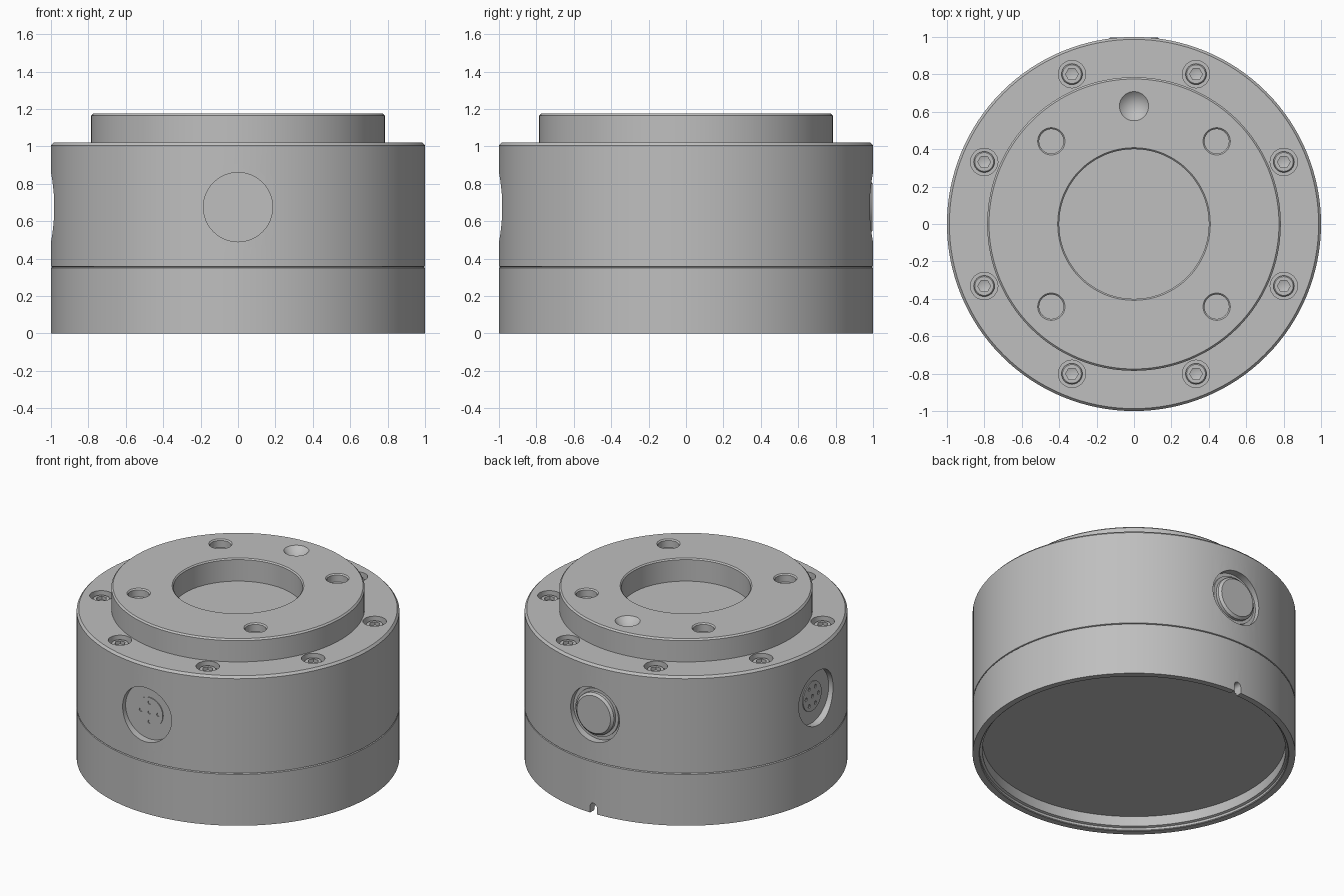
import bpy, bmesh, math
from mathutils import Matrix, Vector

if "Cube" in bpy.data.objects:
    bpy.data.objects.remove(bpy.data.objects["Cube"], do_unlink=True)

metal = bpy.data.materials.new("brushed grey")
metal.use_nodes = True
GREY = (0.52, 0.52, 0.52, 1)
metal.diffuse_color = GREY
metal.node_tree.nodes["Principled BSDF"].inputs["Base Color"].default_value = GREY


def lathe(name, profile, frame=Matrix(), steps=128, closed=False):
    """Revolve (radius, height) points around the local z axis of a frame."""
    bm = bmesh.new()
    verts = [bm.verts.new((r, 0, z)) for r, z in profile]
    edges = [bm.edges.new(p) for p in zip(verts, verts[1:])]
    if closed:
        edges.append(bm.edges.new((verts[-1], verts[0])))
    bmesh.ops.spin(bm, geom=verts + edges, cent=(0, 0, 0), axis=(0, 0, 1),
                   angle=math.tau, steps=steps)
    bmesh.ops.remove_doubles(bm, verts=bm.verts[:], dist=1e-5)
    bmesh.ops.recalc_face_normals(bm, faces=bm.faces[:])
    bm.transform(frame)
    mesh = bpy.data.meshes.new(name)
    bm.to_mesh(mesh)
    bm.free()
    mesh.materials.append(metal)
    obj = bpy.data.objects.new(name, mesh)
    bpy.context.collection.objects.link(obj)
    return obj


def rod(r, low, high, frame=Matrix(), steps=32, name="cutter"):
    return lathe(name, [(0, low), (r, low), (r, high), (0, high)], frame, steps)


def activate(obj):
    bpy.ops.object.select_all(action="DESELECT")
    obj.select_set(True)
    bpy.context.view_layer.objects.active = obj


def cut(obj, cutter):
    cutter.hide_render = True
    mod = obj.modifiers.new("cut", "BOOLEAN")
    mod.operation, mod.solver, mod.object = "DIFFERENCE", "EXACT", cutter
    activate(obj)
    bpy.ops.object.modifier_apply(modifier=mod.name)
    bpy.data.objects.remove(cutter, do_unlink=True)


def at(x, y, z=0):
    return Matrix.Translation((x, y, z))


def outward(direction, z):
    """Frame whose local z axis points out of the side wall."""
    return at(0, 0, z) @ Vector(direction).to_track_quat("Z", "Y").to_matrix().to_4x4()


# Main turned parts
base = lathe("base_ring", [(0, .093), (.94, .093), (.94, .025), (.955, .02), (.955, .004),
                           (.96, 0), (1, 0), (1, .351), (.992, .355), (0, .355)])
housing = lathe("housing", [(0, .355), (.992, .355), (1, .359), (1, 1.005),
                            (.987, 1.02), (0, 1.02)])
flange = lathe("top_flange", [(.408, 1.175), (.4, 1.167), (.4, 1.01), (.785, 1.01),
                              (.785, 1.165), (.775, 1.175)], closed=True)

# Arched notch at the back of the bottom rim
back = (0, 1, 0)
cut(base, rod(.025, .9, 1.1, outward(back, .045)))
cut(base, rod(.025 * math.sqrt(2), .9, 1.1,
              outward(back, .02) @ Matrix.Rotation(math.pi / 4, 4, "Z"), steps=4))

# Mounting holes and conical locating dimple in the flange
for sx in (-1, 1):
    for sy in (-1, 1):
        spot = at(sx * .442, sy * .442)
        cut(flange, lathe("cutter", [(0, 1.12), (.065, 1.12), (.065, 1.167), (.075, 1.177),
                                     (.075, 1.25), (0, 1.25)], spot, 48))
cut(flange, lathe("cutter", [(0, 1.1), (.078, 1.175), (.078, 1.25), (0, 1.25)], at(0, .63), 48))

# Socket head screws in counterbores around the shoulder
for i in range(8):
    a = math.radians(22.5 + 45 * i)
    spot = at(.867 * math.cos(a), .867 * math.sin(a))
    cut(housing, rod(.073, .965, 1.1, spot, 40))
    screw = lathe(f"screw_{i + 1}", [(0, .955), (.056, .955), (.056, .994), (.05, 1.0), (0, 1.0)],
                  spot, 40)
    cut(screw, lathe("cutter", [(0, .966), (.034, .978), (.034, 1.1), (0, 1.1)], spot, 6))

# Side ports: pin connectors at front and right, a round button at the back
PORT_Z = .675
for name, direction, pins in (("front", (0, -1, 0), 4), ("right", (-1, 0, 0), 6)):
    frame = outward(direction, PORT_Z)
    cut(housing, rod(.185, .95, 1.2, frame, 64))
    insert = rod(.1, .94, .956, frame, 48, f"{name}_connector")
    holes = [(0, 0)] + [(.066 * math.cos(math.tau * k / pins), .066 * math.sin(math.tau * k / pins))
                        for k in range(pins)]
    for x, y in holes:
        cut(insert, rod(.012, .945, 1.0, frame @ at(x, y), 16))

frame = outward(back, PORT_Z)
cut(housing, rod(.185, .95, 1.2, frame, 64))
lathe("back_button", [(0, .94), (.162, .94), (.162, .962), (.142, .962), (.142, .982),
                      (.127, .997), (0, .997)], frame, 64)

# Smooth curved walls, keep machined edges crisp
for obj in list(bpy.context.collection.objects):
    if obj.type == "MESH" and metal.name in obj.data.materials:
        activate(obj)
        bpy.ops.object.shade_smooth_by_angle(angle=math.radians(28))
